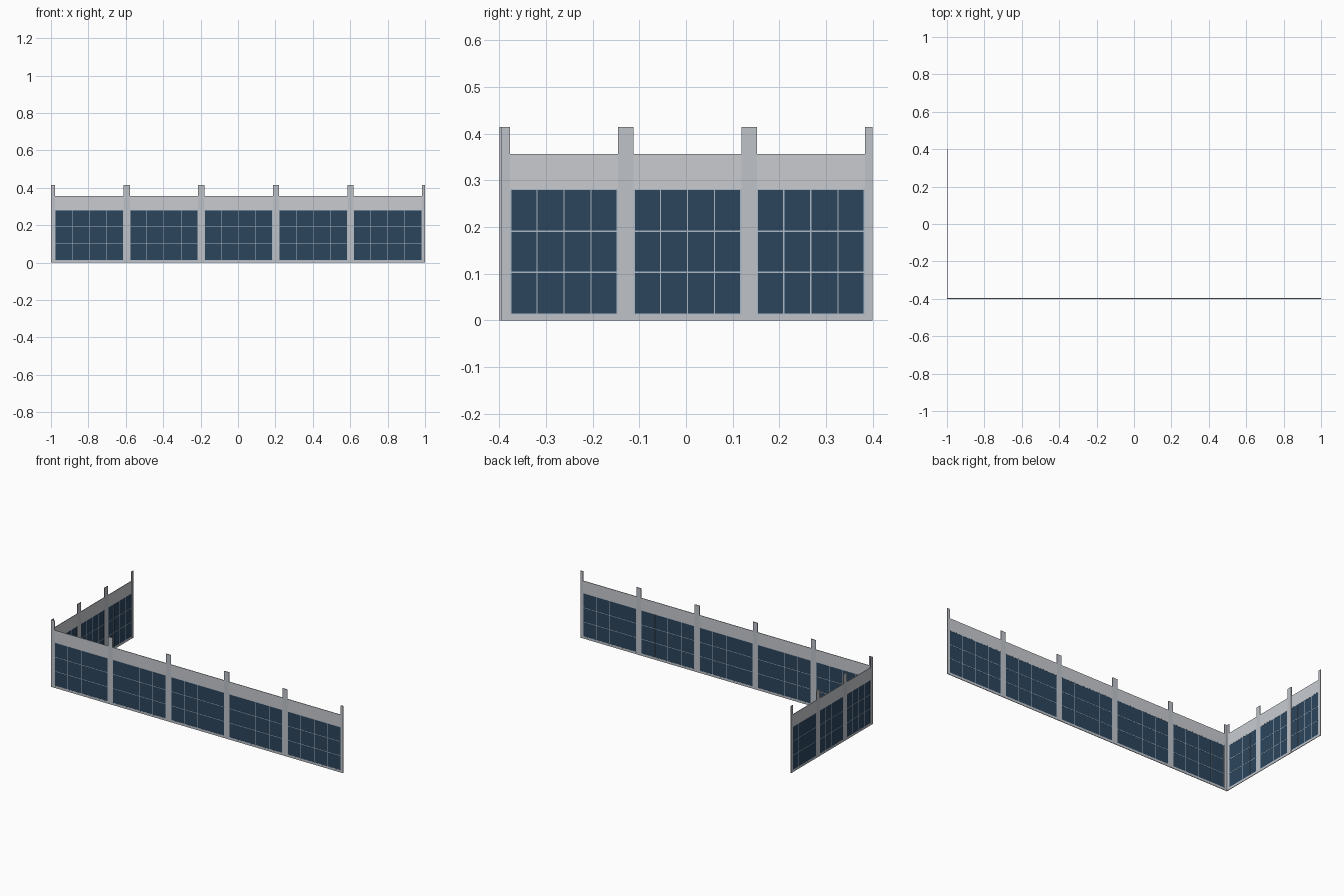
import bpy
import bmesh
from mathutils import Matrix, Vector

if "Cube" in bpy.data.objects:
    bpy.data.objects.remove(bpy.data.objects["Cube"])


def material(name, rgb):
    m = bpy.data.materials.new(name)
    m.diffuse_color = (*rgb, 1)
    m.use_nodes = True
    m.node_tree.nodes["Principled BSDF"].inputs["Base Color"].default_value = m.diffuse_color
    return m


PIER = material("pier_grey", (0.52, 0.55, 0.59))
PARAPET = material("parapet_grey", (0.58, 0.60, 0.63))
BAR = material("bar_grey", (0.42, 0.49, 0.57))
GLASS = material("dark_glass", (0.025, 0.06, 0.107))

PIER_TOP, WALL_TOP = 0.415, 0.357
WIN_LOW, WIN_HIGH = 0.012, 0.282
HALF = 0.0165       # half a pier width
DEPTH = 0.004       # pier thickness
START = 0.006       # centre of the corner pier along the wall


def slabs(name, rects, depth, mat, along_y):
    """One object of upright slabs (s0, s1, z0, z1), s running along the wall."""
    bm = bmesh.new()
    for s0, s1, z0, z1 in rects:
        mid = Vector(((s0 + s1) / 2, DEPTH / 2, (z0 + z1) / 2))
        size = Vector((s1 - s0, depth, z1 - z0))
        bmesh.ops.create_cube(bm, size=1, matrix=Matrix.Translation(mid) @ Matrix.Diagonal((*size, 1)))
    if along_y:
        # swap wall direction and depth, then restore outward normals
        for v in bm.verts:
            v.co.x, v.co.y = v.co.y, v.co.x
        bmesh.ops.reverse_faces(bm, faces=bm.faces)
    bmesh.ops.translate(bm, vec=(-1, -0.4, 0), verts=bm.verts)
    me = bpy.data.meshes.new(name)
    bm.to_mesh(me)
    bm.free()
    me.materials.append(mat)
    ob = bpy.data.objects.new(name, me)
    bpy.context.collection.objects.link(ob)


def facade(side, length, bays, along_y):
    centres = [START + k * (length - START) / bays for k in range(bays + 1)]
    piers = [(max(0, c - HALF), min(length, c + HALF), 0, PIER_TOP) for c in centres]
    parapets, sills, glass, bars = [], [], [], []
    for left, right in zip(piers, piers[1:]):
        a, b = left[1], right[0]
        parapets.append((a, b, WIN_HIGH, WALL_TOP))
        sills.append((a, b, 0, WIN_LOW))
        glass.append((a, b, WIN_LOW, WIN_HIGH))
        # window frame
        f = 0.003
        bars += [(a, a + f, WIN_LOW, WIN_HIGH), (b - f, b, WIN_LOW, WIN_HIGH),
                 (a, b, WIN_LOW, WIN_LOW + f), (a, b, WIN_HIGH - f, WIN_HIGH)]
        # glazing bars: four columns, three rows
        for i in (1, 2, 3):
            s = a + (b - a) * i / 4
            bars.append((s - 0.0013, s + 0.0013, WIN_LOW, WIN_HIGH))
        for z in (0.103, 0.191):
            bars.append((a, b, z - 0.0015, z + 0.0015))
    slabs(side + "_piers", piers, DEPTH, PIER, along_y)
    slabs(side + "_parapets", parapets, 0.0034, PARAPET, along_y)
    slabs(side + "_sills", sills, 0.0034, PIER, along_y)
    slabs(side + "_window_bars", bars, 0.003, BAR, along_y)
    slabs(side + "_window_glass", glass, 0.0018, GLASS, along_y)


# long front wall and short left wall meeting at the corner
facade("front", 2.0, 5, False)
facade("left", 0.8, 3, True)
